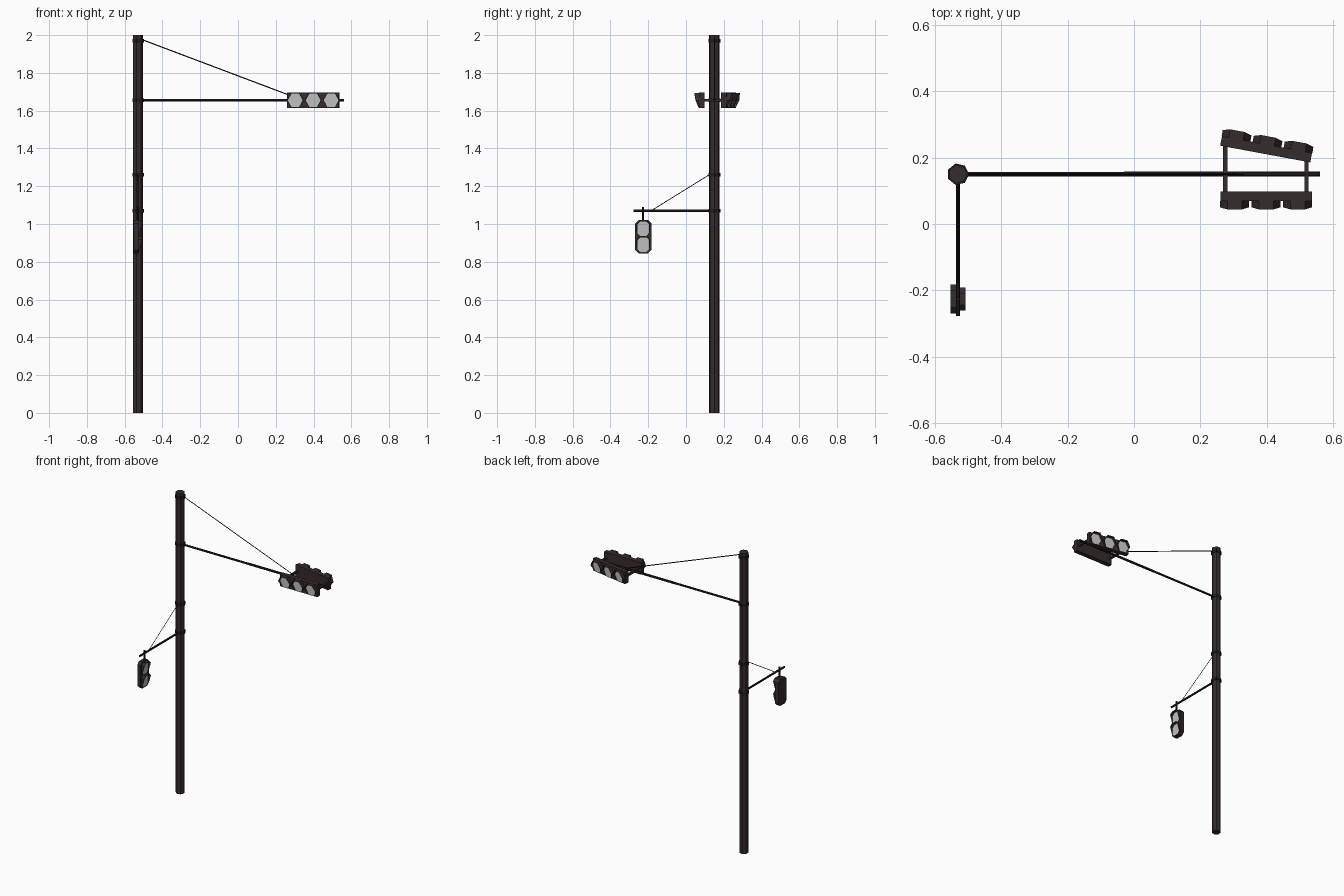
import bpy, bmesh, math
from mathutils import Matrix, Vector

if "Cube" in bpy.data.objects:
    bpy.data.objects.remove(bpy.data.objects["Cube"])


def material(name, rgb):
    m = bpy.data.materials.new(name)
    m.diffuse_color = (*rgb, 1)
    m.use_nodes = True
    m.node_tree.nodes["Principled BSDF"].inputs["Base Color"].default_value = m.diffuse_color
    return m


BROWN = material("dark_brown_metal", (0.036, 0.025, 0.025))
BLACK = material("black_metal", (0.014, 0.011, 0.011))
LENS = material("grey_lens", (0.52, 0.52, 0.52))


def make(name, verts, faces, mat, matrix=Matrix()):
    me = bpy.data.meshes.new(name)
    me.from_pydata([matrix @ Vector(v) for v in verts], [], faces)
    bm = bmesh.new()
    bm.from_mesh(me)
    bmesh.ops.recalc_face_normals(bm, faces=bm.faces)
    bm.to_mesh(me)
    bm.free()
    me.materials.append(mat)
    ob = bpy.data.objects.new(name, me)
    bpy.context.collection.objects.link(ob)
    return ob


def prism(name, outline, y0, y1, mat, matrix):
    """Extrude an x-z outline along y."""
    n = len(outline)
    verts = [(x, y, z) for y in (y0, y1) for x, z in outline]
    faces = [tuple(range(n)), tuple(range(n, 2 * n))]
    faces += [(i, (i + 1) % n, n + (i + 1) % n, n + i) for i in range(n)]
    return make(name, verts, faces, mat, matrix)


def bar(name, a, b, r, sides, mat, turn=0.0):
    """Straight rod from a to b."""
    a, b = Vector(a), Vector(b)
    d = b - a
    m = Matrix.Translation(a) @ d.to_track_quat('Y', 'Z').to_matrix().to_4x4()
    ring = [(r * math.cos(turn + i * math.tau / sides),
             r * math.sin(turn + i * math.tau / sides)) for i in range(sides)]
    return prism(name, ring, 0, d.length, mat, m)


def hood(name, outline, y, depth, matrix):
    """Visor around the lens outline: long at the top, short at the bottom."""
    n = len(outline)
    zs = [z for _, z in outline]
    lo, hi = min(zs), max(zs)
    verts = [(x, y, z) for x, z in outline]
    verts += [(x, y - max(0.003, depth * min(1, 1.5 * (z - lo) / (hi - lo))), z)
              for x, z in outline]
    faces = [(i, (i + 1) % n, n + (i + 1) % n, n + i) for i in range(n)]
    ob = make(name, verts, faces, BROWN, matrix)
    s = ob.modifiers.new("thickness", 'SOLIDIFY')
    s.thickness = 0.004
    s.offset = 0
    return ob


def chamfered(cx, cz, w, h, c):
    """Rectangle with cut corners."""
    w, h = w / 2, h / 2
    pts = [(w, h - c), (w - c, h), (c - w, h), (-w, h - c),
           (-w, c - h), (c - w, -h), (w - c, -h), (w, c - h)]
    return [(cx + x, cz + z) for x, z in pts]


def place(x, y, z, deg):
    return Matrix.Translation((x, y, z)) @ Matrix.Rotation(math.radians(deg), 4, 'Z')


# Pole, clamps
PX, PY = -0.53, 0.15
bar("pole", (PX, PY, 0), (PX, PY, 2), 0.028, 7, BROWN)
for z in (1.97, 1.655, 1.26, 1.07):
    bar("pole_clamp", (PX, PY, z - 0.009), (PX, PY, z + 0.009), 0.033, 7, BLACK)

# Main arm with thicker outer sleeve, stay cable
bar("main_arm", (PX, PY, 1.655), (0.56, PY, 1.655), 0.0065, 6, BLACK)
bar("main_arm_sleeve", (-0.03, PY, 1.655), (0.56, PY, 1.655), 0.0075, 6, BLACK)
bar("main_stay_cable", (PX + 0.025, PY, 1.975), (0.33, PY, 1.66), 0.003, 4, BLACK)

# Side arm, stay cable, hanger
bar("side_arm", (PX, PY, 1.07), (PX, -0.277, 1.07), 0.0065, 6, BLACK)
bar("side_stay_cable", (PX, PY - 0.025, 1.262), (PX, -0.18, 1.073), 0.002, 4, BLACK)
bar("side_hanger", (PX, -0.227, 1.015), (PX, -0.227, 1.09), 0.006, 6, BLACK)

# Brackets joining the two three-lamp signals
for x, y1 in ((0.275, 0.237), (0.52, 0.195)):
    bar("signal_bracket", (x, 0.09, 1.655), (x, y1, 1.655), 0.009, 4,
        BROWN, math.pi / 4)

# Three-lamp signals
hexagon = [(1, 0), (0.5, 1), (-0.5, 1), (-1, 0), (-0.5, -1), (0.5, -1)]
for label, m in (("front", place(0.398, 0.0835, 1.655, 0)),
                 ("rear", place(0.398, 0.225, 1.655, 169.5))):
    box = [(0.138, 0.04), (-0.138, 0.04), (-0.138, -0.04), (0.138, -0.04)]
    prism(label + "_signal_body", box, -0.0145, 0.0145, BROWN, m)
    for cx in (-0.095, 0, 0.095):
        shape = lambda r, h: [(cx + r * x, h * z) for x, z in hexagon]
        prism(label + "_signal_lens", shape(0.041, 0.035), -0.018, -0.014, LENS, m)
        hood(label + "_signal_hood", shape(0.042, 0.037), -0.0145, 0.025, m)

# Two-lamp pedestrian signal facing the right side
m = place(-0.5405, -0.226, 0.933, 90)
prism("walk_signal_body", chamfered(0, 0, 0.086, 0.176, 0.018), -0.0125, 0.0125, BROWN, m)
for cz in (0.042, -0.042):
    prism("walk_signal_lens", chamfered(0, cz, 0.062, 0.076, 0.014), -0.016, -0.012, LENS, m)
    hood("walk_signal_hood", chamfered(0, cz, 0.066, 0.08, 0.015), -0.0125, 0.021, m)
